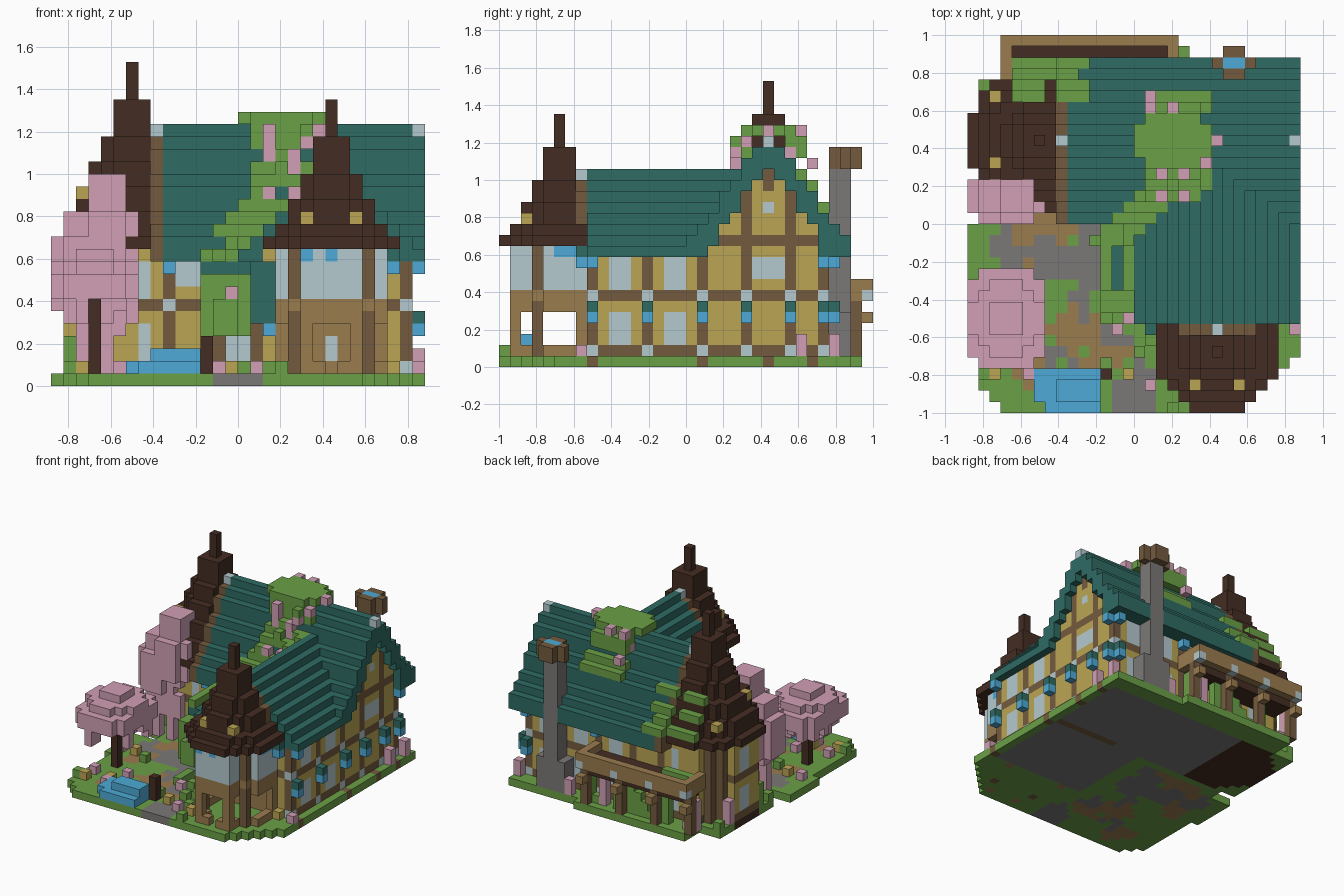
import bpy
import random

random.seed(7)
cube = bpy.data.objects.get("Cube")
if cube:
    bpy.data.objects.remove(cube, do_unlink=True)
U = 2 / 34  # block size
COLOURS = {"tan": "9a7c4f", "brown": "745b3f", "dark_brown": "442d23", "teal": "2f6b64",
           "yellow": "bba553", "pale_glass": "b5cad0", "blue": "4daad6", "pink": "d1a0b5",
           "green": "6ba047", "grey": "7b7977"}
MATS = {}
for name, code in COLOURS.items():
    rgba = [((int(code[n:n + 2], 16) / 255 + 0.055) / 1.055) ** 2.4 for n in (0, 2, 4)] + [1]
    m = MATS[name] = bpy.data.materials.new(name)
    m.use_nodes = True
    m.diffuse_color = rgba
    m.node_tree.nodes["Principled BSDF"].inputs["Base Color"].default_value = rgba
cells = {}


def put(part, colour, *spots):
    for spot in spots:
        cells[spot] = (part, colour)


def box(part, colour, xs, ys, zs, keep=False):
    """Fill blocks over inclusive ranges; keep leaves filled blocks alone."""
    for i in range(xs[0], xs[1] + 1):
        for j in range(ys[0], ys[1] + 1):
            for k in range(zs[0], zs[1] + 1):
                if not (keep and (i, j, k) in cells):
                    cells[i, j, k] = (part, colour)


def column(part, colour, i, j, zs, keep=False):
    box(part, colour, (i, i), (j, j), zs, keep)


def disc(r):
    span = range(-r, r + 1)
    return [(a, b) for a in span for b in span if a * a + b * b <= r * (r + 1)]


def stack(part, colour, ci, cj, steps, limit_i=40, limit_j=40):
    """Stepped round tower of discs: radius, bottom, top."""
    for r, k0, k1 in steps:
        for a, b in disc(r):
            if 0 <= ci + a <= limit_i and cj + b <= limit_j:
                column(part, colour, ci + a, cj + b, (k0, k1), True)


def drape(part, columns, flower=0.0):
    """Lay foliage on top of whatever stands in each column."""
    for i, j in columns:
        top = max((k for k in range(26) if (i, j, k) in cells), default=0)
        put(part, "pink" if random.random() < flower else "green", (i, j, top + 1))


def near(i, j, spots):
    return any((i - a) ** 2 + (j - b) ** 2 <= r * r + random.uniform(-3, 2) for a, b, r in spots)


# Ground slab with path and soil patches
PATH = [(15, 1, 2.9), (11, 13, 2.6), (10, 10, 1.6), (12, 16, 2), (13, 7, 1.6), (7, 4, 1.6), (3, 14, 2), (7, 13, 2)]
SOIL = [(12, 5, 2), (9, 7, 2.2), (5, 3, 2), (6, 15, 3), (4, 12, 2), (9, 17, 2)]
for i in range(0, 30):
    for j in range(0, 33):
        gone = (i == 0 and not 10 < j < 17) or i + j < 3 or (j < 7 and i - j > 24) or (i < 3 and j in (17, 18))
        if gone or (i < 4 and j > 29) or i + j > 60 or (j == 32 and i > 19):
            continue
        garden = j < 18 and i < 17
        c = "grey" if garden and near(i, j, PATH) else "tan" if garden and near(i, j, SOIL) else "green"
        put("ground", c, (i, j, 0))
for a, b in disc(5):
    put("tower_floor", "dark_brown", (6 + a, 24 + b, 0))
box("house_floor", "grey", (9, 28), (19, 29), (0, 0))
box("house_floor", "grey", (16, 28), (8, 18), (0, 0))
box("floor_beam", "brown", (20, 28), (19, 19), (0, 0))
# House walls and gables
POSTS_X, POSTS_Y = (9, 13, 18, 23, 28), (8, 13, 18, 22, 26, 29)
MAIN_TOPS = (21, 20, 19, 17, 16, 14, 13, 12)


def timber(t, k, posts):
    """Timber frame colour at position t along a wall."""
    if k in (1, 6, 11):
        return "pale_glass" if t in posts and k < 11 else "brown"
    gaps = sorted(abs(t - p) for p in posts)
    if gaps[0] == 0:
        return "brown"
    return "pale_glass" if gaps[:2] == [2, 3] and k in (2, 3, 4, 7, 8, 9) else "yellow"


for i in range(9, 29):
    for j in range(8 if i > 15 else 19, 30):
        main = j >= 19
        side = i == 28 or (i == 16 and not main)
        for k in range(1, (MAIN_TOPS[abs(j - 24)] if main else 18 - abs(i - 22)) - 1):
            c = timber(j, k, POSTS_Y) if side else timber(i, k, POSTS_X)
            put("main_walls" if main else "wing_walls", c, (i, j, k))
box("gable_window", "pale_glass", (28, 28), (23, 25), (8, 9))
column("gable_post", "brown", 28, 24, (16, 18))
put("gable_stud", "pale_glass", (28, 24, 14))
box("front_window", "pale_glass", (10, 12), (19, 19), (8, 9))
put("wall_footings", "brown", *[(29, j, 0) for j in (8, 18, 24, 28)])
# Main roof with brown barge at one end, wing roof running into it
for d, top in enumerate(MAIN_TOPS):
    for j in {24 - d, 24 + d}:
        box("main_roof", "teal", (9, 29), (j, j), (max(10, top - 3), top - 1))
        column("roof_barge", "brown", 8, j, (max(10, top - 3), top - 1))
for d in range(8):
    rows = (max(10, 16 - d), 17 - d)
    for i in {22 - d, 22 + d}:
        box("wing_roof", "teal", (i, i), (8, 17), rows)
        box("wing_roof", "teal", (i, i), (18, 23 if d < 7 else 17), rows, True)
        if d < 4:
            column("wing_barge", "brown", i, 7, rows)
put("ridge_caps", "pale_glass", (8, 24, 20), (29, 24, 20), (22, 7, 17))
box("side_awning", "teal", (12, 15), (11, 17), (9, 9))
box("side_awning", "teal", (16, 17), (7, 7), (5, 9))
column("awning_post", "brown", 13, 12, (1, 8))
column("side_door", "pale_glass", 14, 11, (1, 3))
# Front tower: open porch, glazed room, spire
for a, b in disc(4):
    if b > 2 or (abs(a) > 2 and abs(a) - b > 5):
        continue
    i, j, corner = 22 + a, 5 + b, (abs(a), b) == (3, -2)
    put("porch_beam", "tan", (i, j, 6))
    column("tower_room", "brown" if corner else "pale_glass", i, j, (7, 10))
    if corner or abs(a) == 4 or b == -4 or (abs(a) == 2 and b == -3):
        put("porch_rail", "tan", (i, j, 5), (i, j, 1 if a else 5))
        if corner or (abs(a), b) in ((2, -4), (4, 2)):
            column("porch_posts", "brown" if corner else "tan", i, j, (0, 5))
box("porch_wall", "tan", (18, 26), (8, 8), (1, 5))
column("porch_door", "pale_glass", 22, 8, (2, 3))
put("room_glass_trim", "blue", (20, 1, 10), (22, 1, 10), (26, 5, 10), (26, 6, 10), (18, 5, 10))
stack("front_spire", "dark_brown", 22, 5, ((5, 11, 11), (4, 12, 12), (3, 13, 14),
      (2, 15, 16), (1, 17, 19), (0, 20, 22)), 30, 8)
# Rear tower built on the gable end
for a, b in disc(5):
    for k in range(1, 11 if a <= 2 else 0):
        c = "brown" if (abs(a), abs(b)) in ((3, 4), (4, 3)) or k in (1, 6) else "yellow"
        if (a == 1 if abs(b) == 5 else b in (0, 1)) and k in (2, 3, 4, 7, 8, 9):
            c = "pale_glass"
        put("rear_tower", c, (6 + a, 24 + b, k))
stack("rear_spire", "dark_brown", 6, 24, ((6, 11, 11), (5, 12, 13), (4, 14, 15), (3, 16, 17),
      (2, 18, 19), (1, 20, 22), (0, 23, 25)), 8)
put("spire_lamps", "yellow", (20, 2, 13), (24, 2, 13), (2, 22, 15), (2, 28, 13))
# Back balcony
box("balcony_floor", "dark_brown", (4, 17), (29, 32), (5, 6), True)
box("balcony_rail", "tan", (3, 18), (33, 33), (6, 7))
for i in (3, 18):
    box("balcony_rail", "tan", (i, i), (30, 33), (6, 7))
for i in (3, 8, 13, 18):
    put("balcony_studs", "pale_glass", (i, 33, 6))
    column("balcony_posts", "brown", i, 32, (1, 5))
    put("balcony_posts", "tan", (i, 33, 4))
# Chimney
box("chimney_stack", "grey", (23, 24), (30, 31), (1, 17))
box("chimney_base", "grey", (22, 25), (30, 31), (1, 4))
box("chimney_cap", "brown", (22, 25), (31, 31), (18, 19))
box("chimney_cap", "brown", (23, 24), (30, 32), (18, 19))
box("chimney_top", "blue", (23, 24), (31, 31), (19, 19))
# Hanging lanterns with small teal hoods
for i, j, k in [(29, y, 4) for y in POSTS_Y] + [(29, 8, 9), (29, 29, 9), (27, 7, 9), (17, 7, 4),
                (9, 18, 9), (13, 18, 9), (28, 30, 4), (18, 30, 9), (28, 30, 9)]:
    put("lanterns", "blue", (i, j, k))
    column("lanterns", "teal", i, j, (k + 1, k + 1), True)
# Pond
box("pond", "blue", (6, 11), (1, 3), (1, 1))
box("pond", "blue", (7, 11), (0, 0), (1, 1))
box("pond", "blue", (8, 11), (1, 2), (2, 2))
column("pond_stump", "dark_brown", 12, 3, (1, 3))
# Blossom tree, and blossom climbing the rear tower
column("tree_trunk", "dark_brown", 3, 8, (1, 6))
stack("tree_canopy", "pink", 3, 8, ((3, 7, 9), (4, 7, 8), (1, 10, 10)), 6)
for a, b in disc(4):
    if abs(a) < 4 and a * a + b * b > 4 and random.random() < 0.35:
        column("tree_canopy", "pink", 3 + a, 8 + b, (random.choice((5, 6)), 6))
stack("tower_blossom", "pink", 2, 19, ((1, 6, 13), (2, 7, 11)), 5)
stack("tower_blossom", "pink", 4, 19, ((1, 8, 16), (2, 9, 13)), 6)
for i in range(2, 6):
    column("tower_blossom", "pink", i, 18, (random.choice((1, 2, 4)), 6), True)
# Vines over the ridge, down the valley, and on the back eave
drape("roof_vine", [(i, j) for i in range(16, 22) for j in range(19, 29)
                    if random.random() < 0.85 and abs(j - 24) > 1], 0.15)
box("ridge_vine", "green", (15, 21), (23, 25), (21, 21))
for j, k in ((22, 19), (26, 20), (27, 19)):
    box("ridge_vine", "green", (16, 20), (j, j), (k, 21 if j < 27 else 20), True)
put("vine_flowers", "pink", (16, 27, 21), (18, 27, 21), (21, 22, 20), (17, 21, 18), (20, 21, 19),
    (17, 21, 19), (22, 24, 21), (16, 28, 18), (14, 8, 7))
drape("valley_vine", [(i, j) for j in range(15, 22) for i in range(j - 4, j)], 0.12)
drape("wall_vine", [(12, j) for j in range(8, 15)] + [(14, j) for j in range(10, 17)], 0.15)
box("wall_vine", "green", (12, 15), (9, 10), (4, 8))
box("wall_vine", "green", (13, 14), (8, 8), (4, 6))
drape("back_vine", [(i, j) for i in range(4, 11) for j in range(28, 32) if random.random() < 0.75])
# Bushes and garden clumps
for i in range(3, 22):
    column("back_bushes", random.choice(("green", "green", "pink")), i, 31, (1, random.randint(0, 4)), True)
for j in (27, 30):
    column("side_bushes", "pink", 29, j, (1, 2), True)
for j in range(19, 30, 2):
    column("tower_bushes", random.choice(("green", "pink")), 1, j, (1, random.randint(1, 3)), True)
CLUMPS = {"yellow": ((2, 3), (3, 12), (5, 4), (14, 3), (27, 7), (18, 2)),
          "pink": ((1, 12), (6, 6), (16, 2), (13, 7), (2, 5), (29, 7), (5, 3)),
          "green": ((12, 4), (17, 3), (15, 5), (5, 11), (1, 3), (16, 6), (14, 8), (18, 0))}
for colour, spots in CLUMPS.items():
    put("garden_clumps", colour, *[(i, j, 1) for i, j in spots])
# Turn each part into a mesh, keeping only exposed faces
SIDES = {}
for axis in range(3):
    turn = [(t - axis) % 3 for t in range(3)]
    for s in (0, 1):
        ring = [[s, p, q] for p, q in ((0, 0), (1, 0), (1, 1), (0, 1))][::2 * s - 1]
        SIDES[tuple([2 * s - 1, 0, 0][t] for t in turn)] = [[c[t] for t in turn] for c in ring]
palette = list(MATS)
for part in sorted({p for p, _ in cells.values()}):
    used = [c for c in palette if (part, c) in cells.values()]
    verts, faces, index = {}, [], []
    for (i, j, k), (owner, colour) in cells.items():
        for n, ring in SIDES.items():
            if owner == part and (i + n[0], j + n[1], k + n[2]) not in cells:
                faces.append([verts.setdefault((i + a, j + b, k + c), len(verts)) for a, b, c in ring])
                index.append(used.index(colour))
    if faces:
        mesh = bpy.data.meshes.new(part)
        mesh.from_pydata([((x - 15) * U, (y - 17) * U, z * U) for x, y, z in verts], [], faces)
        for c in used:
            mesh.materials.append(MATS[c])
        mesh.polygons.foreach_set("material_index", index)
        bpy.context.collection.objects.link(bpy.data.objects.new(part, mesh))
